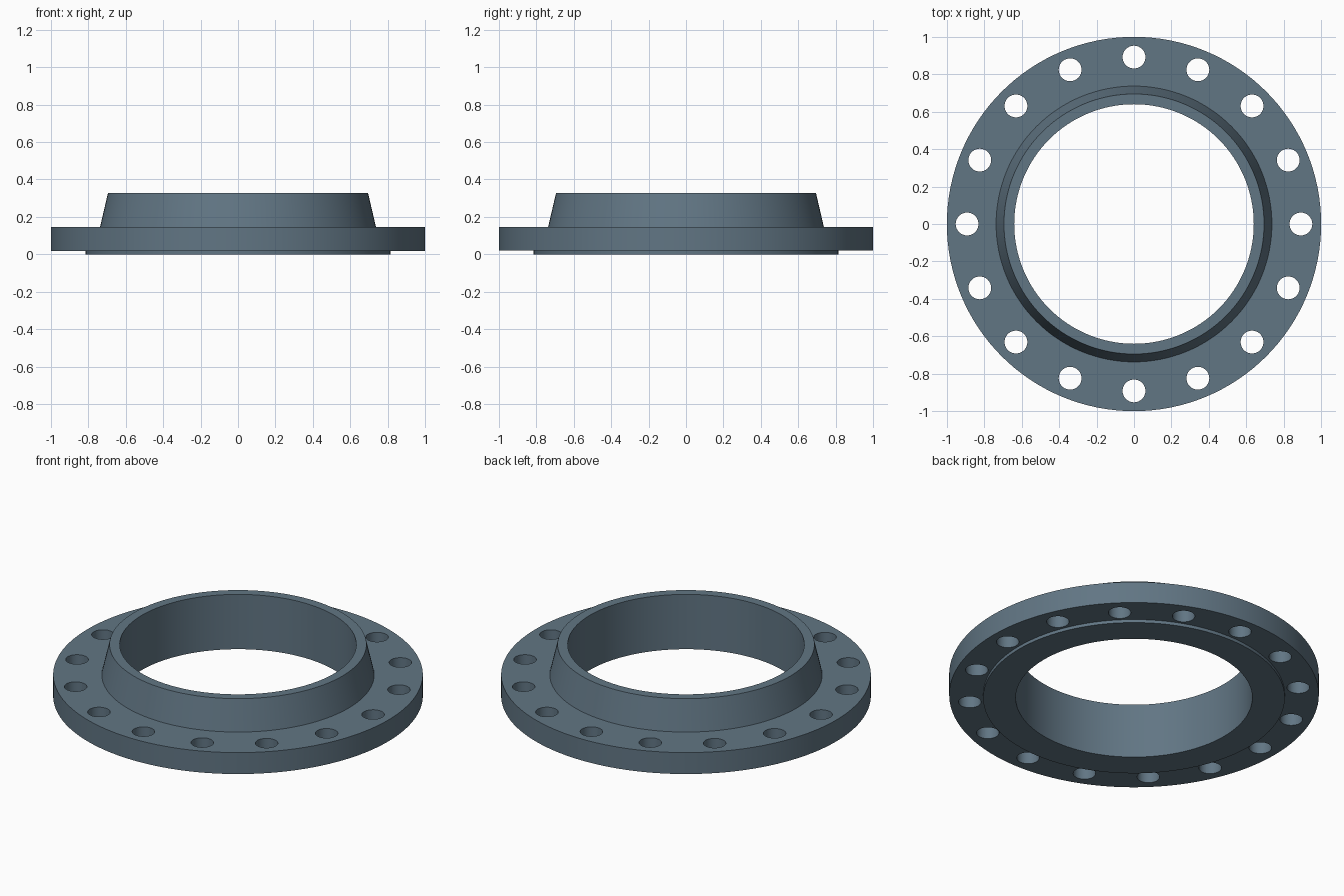
import bpy
import bmesh
from math import cos, sin, pi, radians
from mathutils import Matrix

if "Cube" in bpy.data.objects:
    bpy.data.objects.remove(bpy.data.objects["Cube"])

SEGMENTS = 128
HOLES = 16
HOLE_CIRCLE, HOLE_RADIUS = 0.892, 0.061

# Closed (radius, height) section: raised face, flange disc, tapered hub, bore
PROFILE = [(0.64, 0.0), (0.816, 0.0), (0.816, 0.019), (1.0, 0.019),
           (1.0, 0.147), (0.737, 0.147), (0.695, 0.327), (0.64, 0.327)]


def make_object(name, bm):
    bmesh.ops.recalc_face_normals(bm, faces=bm.faces)
    mesh = bpy.data.meshes.new(name)
    bm.to_mesh(mesh)
    bm.free()
    obj = bpy.data.objects.new(name, mesh)
    bpy.context.collection.objects.link(obj)
    return obj


# Flange body: the section revolved around z
bm = bmesh.new()
rings = []
for i in range(SEGMENTS):
    a = 2 * pi * i / SEGMENTS
    rings.append([bm.verts.new((r * cos(a), r * sin(a), z)) for r, z in PROFILE])
n = len(PROFILE)
for i in range(SEGMENTS):
    here, there = rings[i], rings[(i + 1) % SEGMENTS]
    for j in range(n):
        k = (j + 1) % n
        bm.faces.new((here[j], there[j], there[k], here[k]))
flange = make_object("weld_neck_flange", bm)

# Bolt hole cutters: a ring of cylinders
bm = bmesh.new()
for i in range(HOLES):
    a = 2 * pi * i / HOLES
    bmesh.ops.create_cone(
        bm, cap_ends=True, segments=40, radius1=HOLE_RADIUS, radius2=HOLE_RADIUS,
        depth=0.4, matrix=Matrix.Translation((HOLE_CIRCLE * cos(a), HOLE_CIRCLE * sin(a), 0.08)))
cutter = make_object("bolt_hole_cutter", bm)
cutter.hide_render = True

# Drill the bolt holes
drill = flange.modifiers.new("bolt_holes", 'BOOLEAN')
drill.operation = 'DIFFERENCE'
drill.solver = 'EXACT'
drill.object = cutter
bpy.ops.object.select_all(action='DESELECT')
flange.select_set(True)
bpy.context.view_layer.objects.active = flange
bpy.ops.object.modifier_apply(modifier=drill.name)
bpy.data.objects.remove(cutter)

# Smooth curved walls, crisp edges
bpy.ops.object.shade_smooth_by_angle(angle=radians(30))

# Slate steel colour
steel = bpy.data.materials.new("slate_steel")
steel.diffuse_color = (0.12, 0.18, 0.23, 1.0)
steel.use_nodes = True
steel.node_tree.nodes["Principled BSDF"].inputs["Base Color"].default_value = steel.diffuse_color
flange.data.materials.clear()
flange.data.materials.append(steel)
